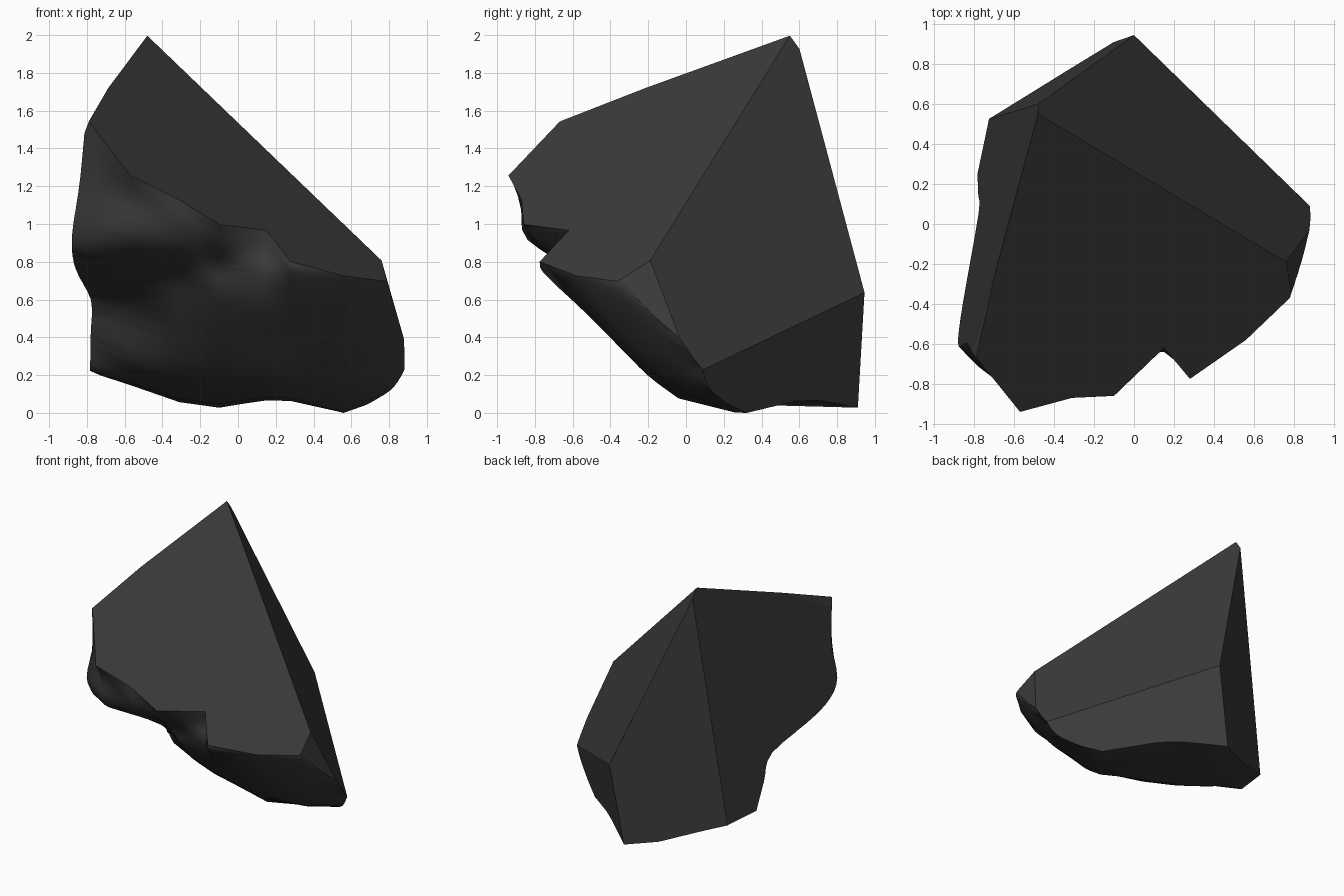
import bpy
import bmesh
from mathutils import Vector

default_cube = bpy.data.objects.get("Cube")
if default_cube:
    bpy.data.objects.remove(default_cube, do_unlink=True)


def make_material(name, colour):
    """Plain flat material, the same in viewport and render."""
    material = bpy.data.materials.new(name)
    material.use_nodes = True
    material.diffuse_color = colour
    shader = material.node_tree.nodes["Principled BSDF"]
    shader.inputs["Base Color"].default_value = colour
    shader.inputs["Roughness"].default_value = 0.9
    return material


def spline(points, steps):
    """Smooth curve through the points, with tangents from their neighbours."""
    last = len(points) - 1

    def tangent(i):
        before, after = max(i - 1, 0), min(i + 1, last)
        return (points[after] - points[before]) / (after - before)

    curve = []
    for i in range(last):
        for step in range(steps):
            t = step / steps
            ease = t * t * (3 - 2 * t)
            curve.append(points[i] * (1 - ease) + points[i + 1] * ease
                         + tangent(i) * t * (1 - t) ** 2
                         - tangent(i + 1) * t * t * (1 - t))
    return curve + [points[last]]


# Corners of the cleaved faces
APEX = Vector((-0.48, 0.55, 2.0))
BACK_CORNER = Vector((0, 0.945, 0.64))
RIGHT_CORNER = Vector((0.88, -0.03, 0.39))
LEFT_RIDGE = Vector((-0.66, -0.1, 1.77))
TOP_NORMAL = Vector((1.2255, -1.025, 1.914))

# Cleavage planes: a point on each and its outward direction
CLEAVED_FACES = [
    (APEX, TOP_NORMAL),
    (APEX, Vector((1.476, 1.115, 0.845))),
    (BACK_CORNER, Vector((0.499, 0.569, -0.116))),
    (BACK_CORNER, Vector((-0.253, 0.419, 0.018))),
    (APEX, Vector((-2.025, 0.45, 0.27))),
    (LEFT_RIDGE, Vector((-0.666, 0.047, 0.267))),
    (RIGHT_CORNER, Vector((0.932, -0.006, 0.264))),
]

# Worn underside: x, y of the upper rim, then y, z pairs running down and back
SECTIONS = [
    (-.88, -.58, -.53, 1.25, -.61, .96, -.46, .79, 0, .61, .13, .42, .25, .23),
    (-.78, -.68, -.68, 1.25, -.7, .92, -.46, .77, .05, .6, .15, .42, .25, .225),
    (-.57, -.94, -.87, 1.14, -.84, .92, -.5, .74, -.12, .56, .02, .29, .28, .16),
    (-.31, -.87, -.86, 1, -.76, .86, -.48, .72, -.31, .5, -.06, .24, .25, .075),
    (-.1, -.86, -.77, .89, -.63, .78, -.57, .63, -.35, .41, -.08, .19, .2, .05),
    (.15, -.62, -.61, .87, -.64, .74, -.55, .57, -.38, .4, -.18, .21, .02, .085),
    (.28, -.775, -.765, .76, -.7, .69, -.55, .55, -.38, .38, -.2, .2, -.04, .08),
    (.56, -.58, -.56, .7, -.47, .58, -.32, .4, -.16, .23, 0, .11, .26, .005),
    (.78, -.37, -.36, .66, -.28, .55, -.17, .42, -.05, .28, .08, .145, .2, .08),
    (.88, -.03, -.08, .5, -.03, .4, .02, .32, .09, .23, .15, .15, .22, .1),
]
TAIL_DROP = 0.03


def top_height(x, y):
    """Height of the large sloping top face at x, y."""
    n = TOP_NORMAL
    return APEX.z - (n.x * (x - APEX.x) + n.y * (y - APEX.y)) / n.z


def section_profile(section):
    x, rim = section[:2]
    points = [Vector((x, rim, top_height(x, rim)))]
    points += [Vector((x, y, z)) for y, z in zip(section[2::2], section[3::2])]
    return spline(points, 4)


# Smooth profiles, continued past both sides
rows = [section_profile(section) for section in SECTIONS]
rows.insert(0, [Vector((-1.2, p.y, p.z)) for p in rows[0]])
rows.append([Vector((1.2, p.y, p.z)) for p in rows[-1]])

# Oversized block whose front and underside are the worn surface
bm = bmesh.new()
rings = []
for row in rows:
    x = row[0].x
    outline = ([Vector((x, row[0].y, 3))] + row
               + [Vector((x, 1.3, row[-1].z - TAIL_DROP)), Vector((x, 1.3, 3))])
    rings.append([bm.verts.new(p) for p in outline])
for a, b in zip(rings, rings[1:]):
    for i in range(len(a)):
        j = (i + 1) % len(a)
        bm.faces.new((a[i], a[j], b[j], b[i]))
bm.faces.new(rings[0])
bm.faces.new(rings[-1])
bmesh.ops.recalc_face_normals(bm, faces=bm.faces[:])
for face in bm.faces:
    face.smooth = True
bmesh.ops.triangulate(bm, faces=bm.faces[:])

# Cleave the block with each plane and close the cut with a flat face
for point, normal in CLEAVED_FACES:
    bmesh.ops.bisect_plane(bm, geom=bm.verts[:] + bm.edges[:] + bm.faces[:],
                           dist=1e-5, plane_co=point, plane_no=normal.normalized(),
                           clear_outer=True)
    rim_edges = [e for e in bm.edges if e.is_boundary]
    cut = bmesh.ops.holes_fill(bm, edges=rim_edges, sides=0)
    for face in cut["faces"]:
        face.smooth = False

# Crisp edges round the cleaved faces, and rest the stone on the ground
bmesh.ops.recalc_face_normals(bm, faces=bm.faces[:])
for edge in bm.edges:
    edge.smooth = all(face.smooth for face in edge.link_faces)
lowest = min(v.co.z for v in bm.verts)
bmesh.ops.translate(bm, verts=bm.verts[:], vec=(0, 0, -lowest))

mesh = bpy.data.meshes.new("rock_shard")
bm.to_mesh(mesh)
bm.free()
mesh.materials.append(make_material("dark grey stone", (0.043, 0.043, 0.043, 1)))
rock_shard = bpy.data.objects.new("rock_shard", mesh)
bpy.context.collection.objects.link(rock_shard)
